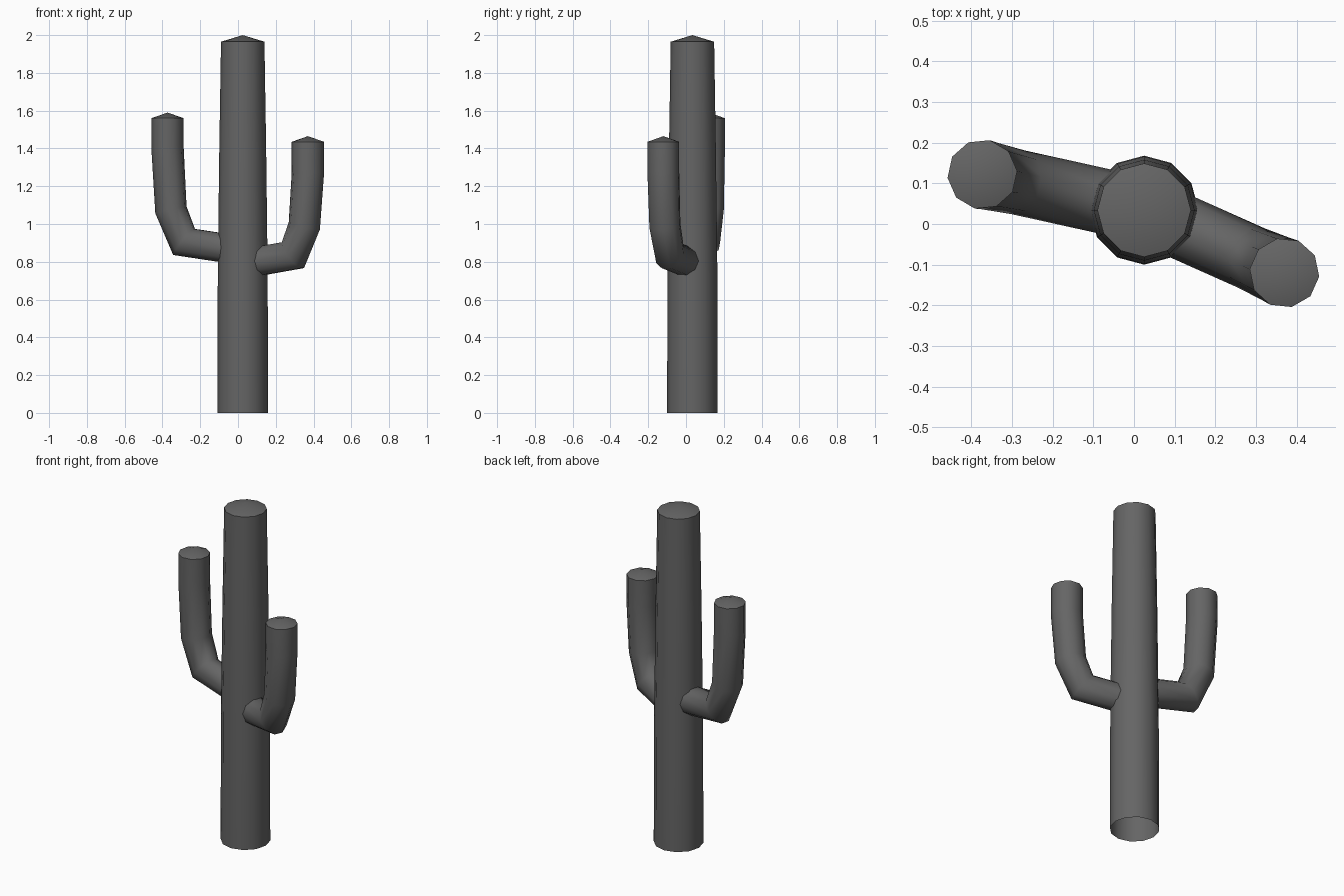
import bpy, bmesh, math
from mathutils import Vector

if "Cube" in bpy.data.objects:
    bpy.data.objects.remove(bpy.data.objects["Cube"])

mat = bpy.data.materials.new("dark_grey")
mat.diffuse_color = (0.13, 0.13, 0.13, 1)
mat.use_nodes = True
mat.node_tree.nodes["Principled BSDF"].inputs["Base Color"].default_value = mat.diffuse_color


def finish(bm, name):
    bmesh.ops.recalc_face_normals(bm, faces=bm.faces)
    me = bpy.data.meshes.new(name)
    bm.to_mesh(me)
    bm.free()
    ob = bpy.data.objects.new(name, me)
    bpy.context.collection.objects.link(ob)
    me.materials.append(mat)
    bpy.ops.object.select_all(action='DESELECT')
    ob.select_set(True)
    bpy.context.view_layer.objects.active = ob
    bpy.ops.object.shade_smooth_by_angle(angle=math.radians(50))
    return ob


def tube(name, path, radii, sides, side_axis, tip, phase=0.0):
    """Sweep a polygon along a planar path, open at the start, low cone at the end."""
    bm = bmesh.new()
    pts = [Vector(p) for p in path]
    rings = []
    for i, p in enumerate(pts):
        d_in = (p - pts[i - 1]).normalized() if i else (pts[1] - p).normalized()
        d_out = (pts[i + 1] - p).normalized() if i < len(pts) - 1 else d_in
        t = (d_in + d_out).normalized()
        u = side_axis
        v = t.cross(u).normalized()
        miter = 1 / max(0.5, t.dot(d_in))
        ring = []
        for k in range(sides):
            a = 2 * math.pi * k / sides + phase
            ring.append(bm.verts.new(p + radii[i] * (math.cos(a) * u + math.sin(a) * miter * v)))
        rings.append(ring)
    for a, b in zip(rings, rings[1:]):
        for k in range(sides):
            j = (k + 1) % sides
            bm.faces.new((a[k], a[j], b[j], b[k]))
    # low conical cap
    apex = bm.verts.new(pts[-1] + Vector((0, 0, tip)))
    for k in range(sides):
        bm.faces.new((rings[-1][k], rings[-1][(k + 1) % sides], apex))
    return finish(bm, name)


CX, CY = 0.025, 0.034

# trunk
tube("trunk", [(CX, CY, z) for z in (0, 0.75, 1.4, 1.965)],
     [0.134, 0.132, 0.124, 0.115], 12, Vector((1, 0, 0)), 0.035)


# arms: each lies in a vertical plane through the trunk
def arm(name, tip_xy, profile):
    out = Vector((tip_xy[0] - CX, tip_xy[1] - CY, 0))
    reach = out.length
    out.normalize()
    side = Vector((-out.y, out.x, 0))
    path = [(CX + out.x * reach * f, CY + out.y * reach * f, z) for f, z in profile]
    tube(name, path, [0.08, 0.08, 0.084, 0.086, 0.086], 10, side, 0.03)


arm("left_arm", (-0.373, 0.122),
    [(0.2, 0.87), (0.78, 0.905), (0.955, 1.075), (1, 1.4), (1, 1.56)])
arm("right_arm", (0.37, -0.12),
    [(0.2, 0.80), (0.77, 0.835), (0.945, 0.99), (1, 1.27), (1, 1.435)])
